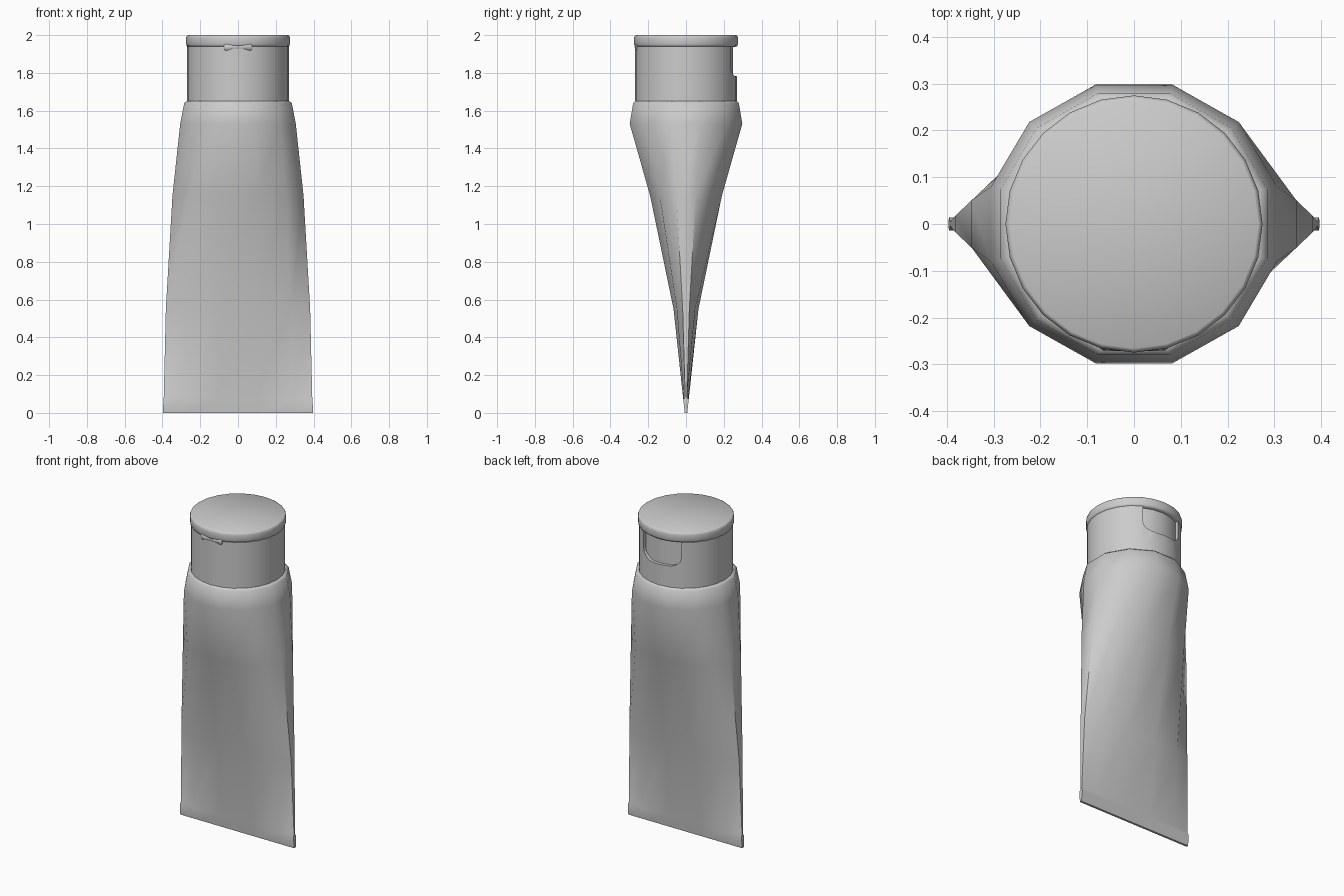
import bpy, bmesh
from math import cos, sin, pi, radians

if "Cube" in bpy.data.objects:
    bpy.data.objects.remove(bpy.data.objects["Cube"])

grey = bpy.data.materials.new("plain_grey")
grey.use_nodes = True
colour = (0.6, 0.6, 0.6, 1)
grey.diffuse_color = colour
grey.node_tree.nodes["Principled BSDF"].inputs["Base Color"].default_value = colour


def loft(name, rings, smooth=40):
    """Skin a stack of closed rings and cap both ends."""
    bm = bmesh.new()
    loops = [[bm.verts.new(p) for p in ring] for ring in rings]
    n = len(loops[0])
    for low, high in zip(loops, loops[1:]):
        for i in range(n):
            j = (i + 1) % n
            bm.faces.new((low[i], low[j], high[j], high[i]))
    bm.faces.new(loops[0][::-1])
    bm.faces.new(loops[-1])
    bmesh.ops.recalc_face_normals(bm, faces=bm.faces)
    mesh = bpy.data.meshes.new(name)
    bm.to_mesh(mesh)
    bm.free()
    mesh.materials.append(grey)
    obj = bpy.data.objects.new(name, mesh)
    bpy.context.collection.objects.link(obj)
    bpy.ops.object.select_all(action="DESELECT")
    obj.select_set(True)
    bpy.context.view_layer.objects.active = obj
    if smooth:
        bpy.ops.object.shade_smooth_by_angle(angle=radians(smooth))
    return obj


def lathe(name, profile, sides=24, smooth=40):
    return loft(name, [[(r * cos(2 * pi * i / sides), r * sin(2 * pi * i / sides), z)
                        for i in range(sides)] for r, z in profile], smooth)


def section(z, half_width, half_depth, flat=False):
    """Twelve-sided tube section; a flat one has even thickness."""
    ring = []
    for i in range(12):
        a = radians(15 + 30 * i)
        x = half_width * cos(a) / cos(radians(15))
        y = half_depth * sin(a) / cos(radians(15))
        if flat:
            y = half_depth if sin(a) > 0 else -half_depth
        ring.append((x, y, z))
    return ring


# Squeezed tube body with a crimped bottom seam
loft("tube_body", [
    section(0, 0.397, 0.007, True),
    section(0.07, 0.395, 0.014, True),
    section(0.085, 0.393, 0.016),
    section(0.55, 0.382, 0.066),
    section(1.15, 0.347, 0.19),
    section(1.53, 0.306, 0.298),
    section(1.64, 0.285, 0.28),
    section(1.652, 0.27, 0.268),
], 50)

# Cap wall with a rounded thumb recess at the back
cap = lathe("cap_wall", [(0.27, 1.65), (0.27, 1.94)])
outline = [(0.13, 1.96)]
for i in range(9):
    a = -pi * i / 8
    outline.append((0.085 * cos(a) + (0.045 if cos(a) > 0 else -0.045),
                    1.835 + 0.055 * sin(a)))
outline.append((-0.13, 1.96))
cutter = loft("recess_cutter", [[(x, y, z) for x, z in outline] for y in (0.15, 0.4)], 0)
cutter.hide_render = True
cutter.hide_viewport = True
cut = cap.modifiers.new("recess", "BOOLEAN")
cut.object = cutter
cut.operation = "DIFFERENCE"
cut.solver = "EXACT"
bpy.context.view_layer.objects.active = cap
bpy.ops.object.modifier_apply(modifier=cut.name)
bpy.data.objects.remove(cutter)
lathe("cap_core", [(0.25, 1.66), (0.25, 1.945)])

# Flip lid with a rounded lower lip
lathe("lid", [(0.262, 1.938), (0.271, 1.942), (0.275, 1.952),
              (0.275, 1.985), (0.272, 1.996), (0.266, 2.0)], smooth=60)

# Bow-shaped hinge: narrow in the middle, flared at both ends
hinge = []
for x, half in ((-0.074, 0.012), (-0.066, 0.021), (-0.03, 0.009), (0.03, 0.009),
                (0.066, 0.021), (0.074, 0.012)):
    y = -(0.27 ** 2 - x * x) ** 0.5
    hinge.append([(x, y - 0.4 * half * cos(pi * i / 4), 1.937 + half * sin(pi * i / 4))
                  for i in range(8)])
loft("hinge", hinge)
